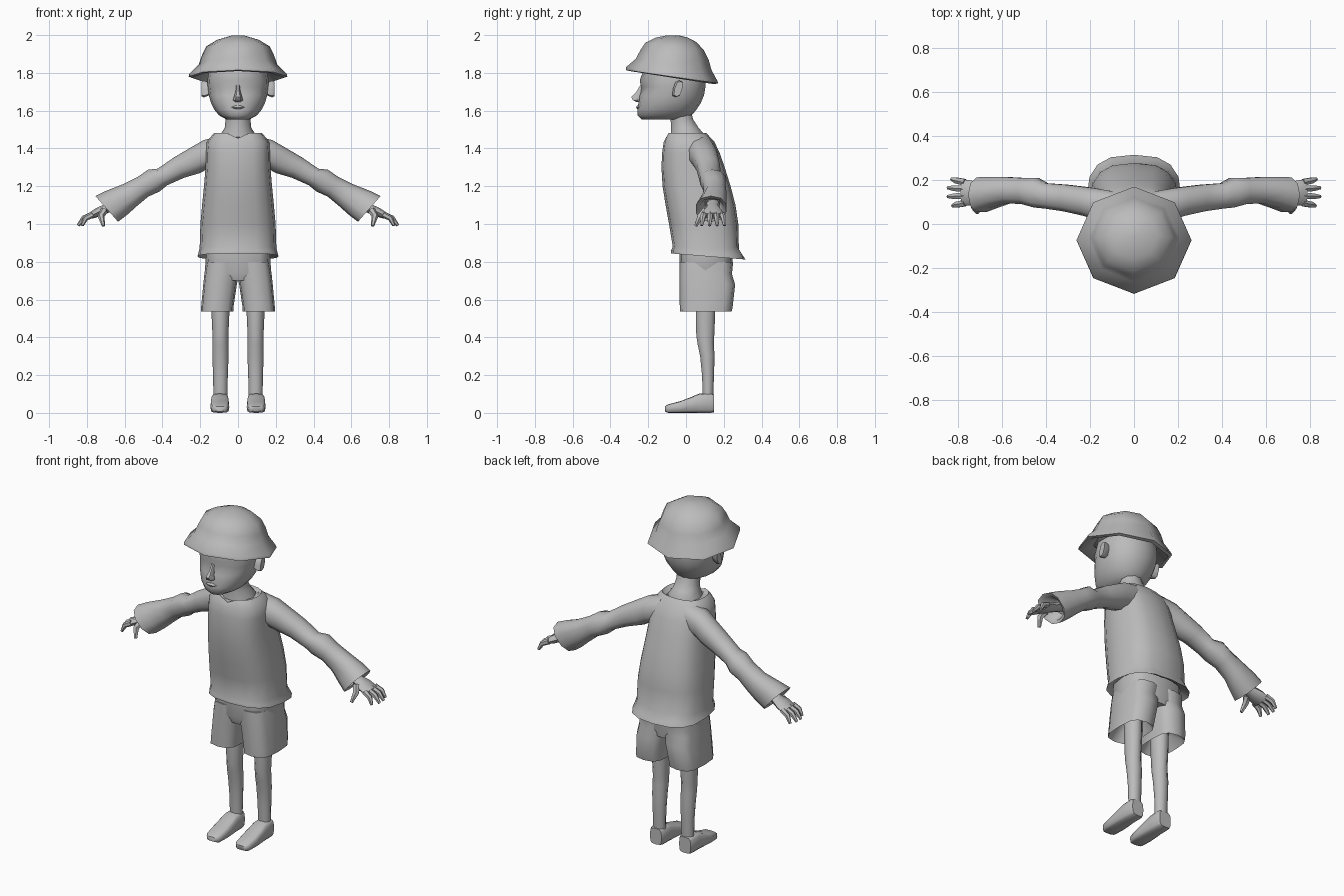
import bpy, bmesh, math
from mathutils import Vector as V

mat = bpy.data.materials.new("plain grey")
mat.diffuse_color = (0.5, 0.5, 0.5, 1)


def ring(c, u, v, n=12, e=2.0):
    """Superellipse ring round c, spanned by half axes u and v."""
    pts = []
    for i in range(n):
        a = 2 * math.pi * i / n
        p, q = [math.copysign(abs(t) ** (2 / e), t) for t in (math.cos(a), math.sin(a))]
        pts.append(V(c) + V(u) * p + V(v) * q)
    return pts


def flat(z, y0, y1, w, x=0.0, tilt=0.0, n=12, e=2.0):
    """Level ring; tilt raises the front and drops the back."""
    return ring((x, (y0 + y1) / 2, z), (w, 0, 0), (0, (y1 - y0) / 2, -tilt), n, e)


def limb(top, bot, y0, y1, n=10, e=2.3):
    """Ring across an arm, from its upper (x, z) point to its lower one."""
    a, b = V((top[0], (y0 + y1) / 2, top[1])), V((bot[0], (y0 + y1) / 2, bot[1]))
    return ring((a + b) / 2, (a - b) / 2, (0, (y1 - y0) / 2, 0), n, e)


def loft(name, rings, mirror=False, angle=50):
    bm = bmesh.new()
    rows = [[bm.verts.new(p) for p in r] for r in rings]
    n = len(rows[0])
    for a, b in zip(rows, rows[1:]):
        for i in range(n):
            j = (i + 1) % n
            bm.faces.new((a[i], a[j], b[j], b[i]))
    bm.faces.new(rows[0])
    bm.faces.new(rows[-1])
    bmesh.ops.recalc_face_normals(bm, faces=bm.faces)
    me = bpy.data.meshes.new(name)
    bm.to_mesh(me)
    bm.free()
    ob = bpy.data.objects.new(name, me)
    bpy.context.collection.objects.link(ob)
    me.materials.append(mat)
    bpy.ops.object.select_all(action='DESELECT')
    bpy.context.view_layer.objects.active = ob
    ob.select_set(True)
    bpy.ops.object.shade_smooth_by_angle(angle=math.radians(angle))
    if mirror:
        ob.modifiers.new("mirror", 'MIRROR')
    return ob


def tube(name, pts, radii, n=6):
    rings = []
    for i, p in enumerate(pts):
        d = V(pts[min(i + 1, len(pts) - 1)]) - V(pts[max(i - 1, 0)])
        u = d.cross(V((0, 1, 0))).normalized()
        v = d.cross(u).normalized()
        rings.append(ring(p, u * radii[i], v * radii[i], n))
    return loft(name, rings, True)


# Hat: eight-sided crown, sloping brim with a thin lip and a hollow underside
hat = [(1.80, -.22, .08, .15, .01), (1.815, -.24, .10, .18, .015),
       (1.775, -.30, .15, .245, .035), (1.78, -.318, .17, .262, .035),
       (1.795, -.318, .165, .258, .035), (1.845, -.265, .135, .208, .03),
       (1.895, -.242, .12, .19, .025), (1.94, -.215, .095, .168, .02),
       (1.975, -.16, .055, .11, .012), (1.993, -.10, .01, .05, .006), (1.999, -.06, -.04, .01, 0)]
loft("hat", [flat(z, a, b, w, tilt=t, n=8) for z, a, b, w, t in hat])

# Head with shallow eye sockets
head = [(1.553, -.235, -.01, .06), (1.575, -.256, .03, .10), (1.605, -.258, .055, .125),
        (1.64, -.252, .078, .143), (1.68, -.248, .095, .154), (1.725, -.238, .103, .16),
        (1.76, -.245, .103, .162), (1.83, -.22, .09, .152)]
rows = [flat(z, a, b, w, n=16, e=2.15) for z, a, b, w in head]
for i in (11, 13):
    rows[5][i].y += .018
loft("head", rows)
# Nose along the face, wide at the nostrils
loft("nose", [ring((0, y, z), (w, 0, 0), (0, d, 0), 6) for z, y, w, d in
              ((1.645, -.25, .014, .012), (1.655, -.258, .026, .027), (1.672, -.262, .022, .031),
               (1.70, -.246, .013, .02), (1.735, -.235, .009, .008))])
# Mouth
loft("mouth", [ring((0, -.252, z), (w, 0, 0), (0, d, 0), 8) for z, w, d in
               ((1.608, .012, .006), (1.618, .035, .012), (1.628, .012, .006))])
# Ears
loft("ear", [ring((x, y, 1.715), (0, a, 0), (0, .01, b), 8, 3) for x, y, a, b in
             ((.145, -.05, .018, .03), (.18, -.045, .024, .045), (.192, -.04, .02, .04))], True)
# Neck leaning back into the collar
loft("neck", [flat(z, a, b, w, n=10) for z, a, b, w in
              ((1.42, -.085, .10, .10), (1.475, -.085, .10, .092), (1.51, -.082, .07, .07),
               (1.555, -.085, .04, .066), (1.60, -.09, .03, .066))])

# Shirt body with flared hem and notched collar
shirt = [(.87, -.03, .23, .15, 0), (.85, -.06, .27, .195, .012), (.828, -.08, .315, .215, .016),
         (.845, -.08, .305, .21, .014), (.875, -.07, .28, .203, .005), (1.0, -.09, .277, .199, 0),
         (1.1, -.108, .262, .19, 0), (1.2, -.124, .236, .18, 0), (1.3, -.13, .205, .172, 0),
         (1.38, -.126, .177, .17, 0), (1.435, -.118, .15, .165, 0), (1.47, -.105, .118, .137, 0),
         (1.482, -.098, .107, .125, 0), (1.465, -.085, .095, .11, 0)]
rows = [flat(z, a, b, w, tilt=t, n=16, e=2.7) for z, a, b, w, t in shirt]
for r in rows[-3:]:
    r[12].z -= .028
# Crumpled back of the hem
for i, d in ((3, .012), (4, -.006), (5, .012)):
    rows[3][i].z += d
    rows[4][i].z += d
loft("shirt", rows)

# Sleeves with a rucked elbow and an open cuff
sleeve = [((.08, 1.47), (.10, 1.30), .00, .15), ((.18, 1.445), (.165, 1.29), .015, .165),
          ((.25, 1.405), (.20, 1.27), .035, .172), ((.34, 1.352), (.285, 1.245), .055, .182),
          ((.425, 1.293), (.375, 1.205), .068, .188), ((.475, 1.288), (.415, 1.172), .072, .213),
          ((.53, 1.25), (.475, 1.145), .088, .212), ((.61, 1.21), (.535, 1.095), .092, .216),
          ((.70, 1.175), (.585, 1.05), .07, .218), ((.755, 1.148), (.635, 1.012), .05, .216),
          ((.735, 1.135), (.64, 1.03), .07, .20), ((.66, 1.14), (.60, 1.08), .10, .18)]
loft("sleeve", [limb(*s) for s in sleeve], True)

# Hands: flat palm, four fingers and a thumb
loft("palm", [limb(*s, n=8) for s in
              (((.62, 1.145), (.60, 1.095), .11, .175), ((.705, 1.105), (.685, 1.06), .105, .178),
               ((.75, 1.085), (.73, 1.04), .085, .198), ((.79, 1.058), (.773, 1.028), .082, .203))], True)
for y, spread, reach in ((.095, -.012, .045), (.128, -.003, .067), (.16, .005, .067), (.19, .014, .05)):
    tube("finger", [(.77, y, 1.05), (.79 + reach * .4, y + spread * .6, 1.03),
                    (.78 + reach, y + spread, .992)], (.017, .015, .008))
tube("thumb", [(.71, .105, 1.07), (.725, .075, 1.04), (.712, .052, .99)], (.021, .018, .009))

# Shorts: seat plus two wide legs with hollow ends
loft("shorts_seat", [flat(z, a, b, w, e=3.5) for z, a, b, w in
                     ((.70, -.02, .235, .15), (.74, -.033, .24, .176), (.86, -.035, .25, .168))])
legs = [(.62, .03, .17, .05, .15), (.56, -.02, .23, .035, .185), (.538, -.032, .242, .025, .196),
        (.56, -.033, .247, .024, .195), (.68, -.034, .26, .006, .184), (.735, -.034, .243, -.005, .178),
        (.80, -.034, .25, -.01, .168)]
loft("shorts_leg", [flat(z, a, b, (q - p) / 2, x=(p + q) / 2, e=3.2) for z, a, b, p, q in legs], True)

# Bare legs with slight knees
leg = [(.66, .045, .16, .048), (.52, .05, .157, .047), (.41, .052, .152, .042), (.36, .06, .15, .043),
       (.30, .073, .153, .043), (.20, .083, .15, .039), (.08, .088, .145, .037)]
loft("leg", [flat(z, a, b, w, x=.093, n=10) for z, a, b, w in leg], True)

# Shoes, lofted from toe to heel
shoe = [(-.112, .028, .008, .034), (-.095, .044, .0, .045), (-.03, .05, .0, .062), (.03, .049, .0, .085),
        (.07, .046, .0, .102), (.13, .045, .0, .104), (.148, .038, .003, .098)]
loft("shoe", [ring((.096, y, (a + b) / 2), (w, 0, 0), (0, 0, (b - a) / 2), 12, 4)
              for y, w, a, b in shoe], True)
